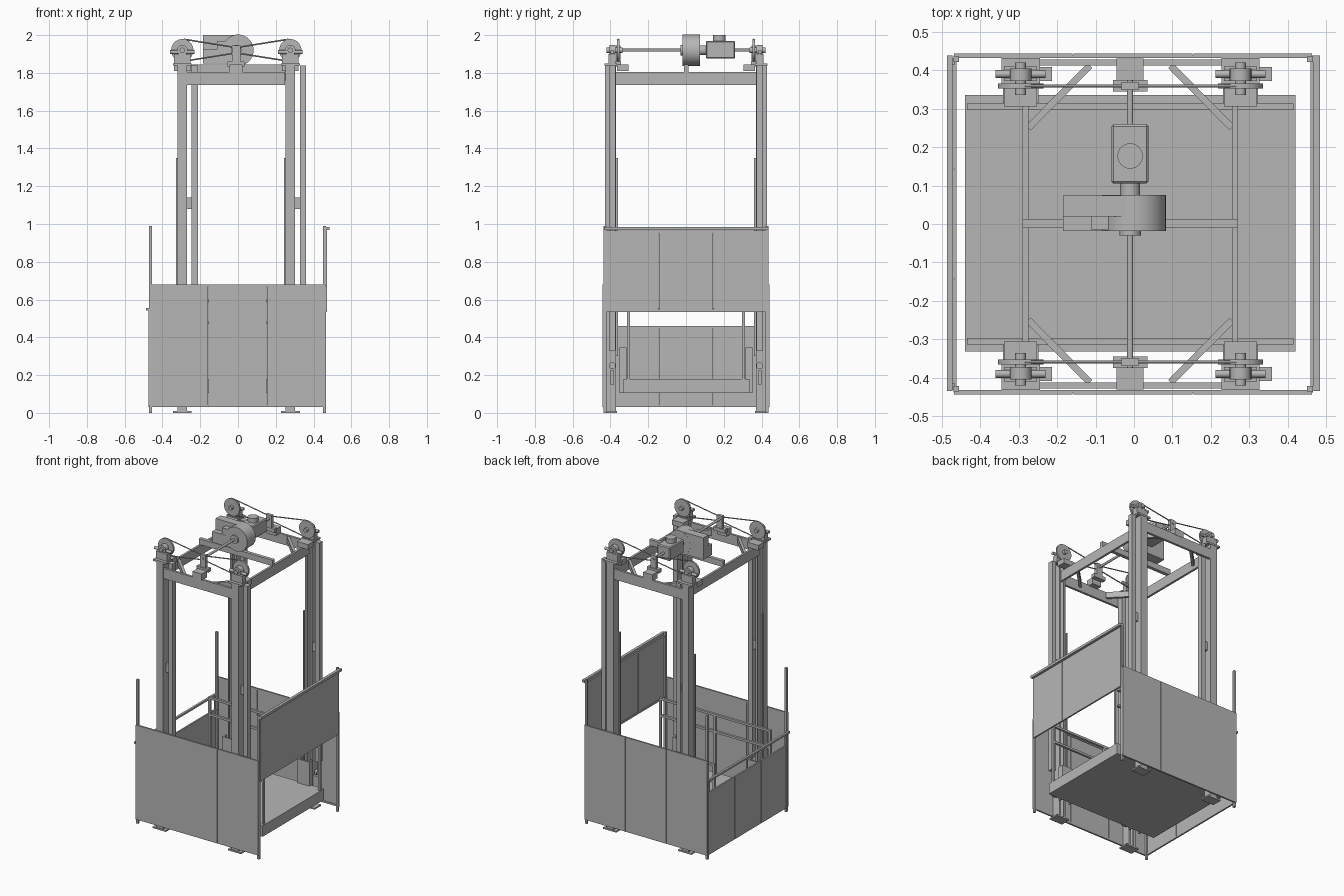
import bpy, bmesh, math
from mathutils import Vector

old = bpy.data.objects.get("Cube")
if old:
    bpy.data.objects.remove(old, do_unlink=True)

GREY = (0.47, 0.47, 0.47, 1)
steel = bpy.data.materials.new("light grey steel")
steel.use_nodes = True
steel.diffuse_color = GREY
steel.node_tree.nodes["Principled BSDF"].inputs["Base Color"].default_value = GREY


def finish(name, bm):
    bmesh.ops.recalc_face_normals(bm, faces=bm.faces)
    mesh = bpy.data.meshes.new(name)
    bm.to_mesh(mesh)
    bm.free()
    mesh.materials.append(steel)
    ob = bpy.data.objects.new(name, mesh)
    bpy.context.collection.objects.link(ob)
    return ob


def box(name, x, y, z):
    """Box from (low, high) pairs along each axis."""
    bm = bmesh.new()
    bmesh.ops.create_cube(bm, size=1)
    for v in bm.verts:
        v.co = [(a + b) / 2 + c * abs(b - a) for (a, b), c in zip((x, y, z), v.co)]
    return finish(name, bm)


def rod(name, a, b, r, sides=24):
    """Cylinder between two points."""
    a, b = Vector(a), Vector(b)
    bm = bmesh.new()
    bmesh.ops.create_cone(bm, cap_ends=True, segments=sides, radius1=r, radius2=r, depth=(b - a).length)
    turn = (b - a).to_track_quat("Z", "Y")
    for v in bm.verts:
        v.co = turn @ v.co + (a + b) / 2
    for f in bm.faces:
        f.smooth = len(f.verts) == 4 and sides > 8
    ob = finish(name, bm)
    for e in ob.data.edges:
        p, q = (ob.data.vertices[i].co for i in e.vertices)
        e.use_edge_sharp = abs((p - q).normalized().dot((b - a).normalized())) < 0.5
    return ob


def beam(name, a, b, width, z):
    """Straight horizontal bar between two plan points."""
    a, b = Vector(a), Vector(b)
    d = (b - a).normalized()
    n = Vector((-d.y, d.x)) * width / 2
    prism(name, [a + n, b + n, b - n, a - n], z)


def prism(name, outline, z):
    bm = bmesh.new()
    face = bm.faces.new([bm.verts.new((p[0], p[1], z[0])) for p in outline])
    up = bmesh.ops.extrude_face_region(bm, geom=[face])
    bmesh.ops.translate(bm, vec=(0, 0, z[1] - z[0]),
                        verts=[v for v in up["geom"] if isinstance(v, bmesh.types.BMVert)])
    return finish(name, bm)


MID = -0.01      # centre line of the drive shaft
SHAFT_Z = 1.92
ENDS = (("front", -1), ("back", 1))
SIDES = (("right", -0.295), ("left", 0.277))


def span(s, lo, hi):
    return sorted((s * lo, s * hi))


# Masts, each with its side tube, base plate, and pulley set
for end, s in ENDS:
    for side, x in SIDES:
        tag = f"{end}_{side}_"
        w, t = 0.026, 0.007
        channel = [(-w, .43), (w, .43), (w, .37), (w - .015, .37), (w - .015, .37 + t), (w - t, .37 + t),
                   (w - t, .43 - t), (t - w, .43 - t), (t - w, .37 + t), (.015 - w, .37 + t),
                   (.015 - w, .37), (-w, .37)]
        prism(tag + "mast", [(x + a, s * b) for a, b in channel], (0.01, 1.84))
        box(tag + "side_tube", (x + .05, x + .082), span(s, .372, .408), (.33, 1.84))
        box(tag + "tube_clip", (x + .025, x + .052), span(s, .38, .4), (1.08, 1.14))
        box(tag + "limit_strip", (x - .034, x - .026), span(s, .36, .372), (.3, 1.35))
        box(tag + "base_plate", (x - .05, x + .05), span(s, .365, .435), (0, .01))
        # Lower tensioner
        rod(tag + "tension_wheel", (x + .045, s * .39, .25), (x + .06, s * .39, .25), .018)
        box(tag + "tension_block", (x + .026, x + .065), span(s, .38, .4), (.15, .225))
        # Head bearings
        box(tag + "head_plate", (x - .05, x + .05), span(s, .365, .432), (1.838, 1.85))
        box(tag + "bearing_block", (x - .043, x + .043), span(s, .372, .41), (1.85, 1.9))
        rod(tag + "bearing", (x, s * .372, SHAFT_Z), (x, s * .405, SHAFT_Z), .028)
        box(tag + "inner_bracket", (x - .043, x + .043), span(s, .305, .365), (1.81, 1.845))
        rod(tag + "chain_wheel", (x, s * .353, SHAFT_Z), (x, s * .365, SHAFT_Z), .059, 32)
        rod(tag + "wheel_hub", (x, s * .335, SHAFT_Z), (x, s * .42, SHAFT_Z), .014)
        rod(tag + "wheel_axle", (x - .065, s * .39, 1.91), (x + .065, s * .39, 1.91), .01)
        # Chain runs to the shaft
        out = 1 if x > MID else -1
        for run, q in (("upper", 1), ("lower", -1)):
            rod(tag + run + "_chain", (x - out * .01, s * .359, SHAFT_Z + q * .058),
                (MID, s * .359, SHAFT_Z + q * .014), .004, 6)
        # Carriage guide on the platform
        for q in (-1, 1):
            box(tag + "guide_shoe", (x + q * .04 - .006, x + q * .04 + .006), span(s, .315, .352), (.105, .345))
        box(tag + "guide_plate", (x - .04, x + .04), span(s, .315, .325), (.105, .345))

# Head frame
for side, x in (("right", -.2825), ("left", .2625)):
    box(side + "_head_beam", (x - .0075, x + .0075), (-.41, .41), (1.735, 1.805))
box("drive_cross_beam", (-.29, .27), (-.011, .013), (1.805, 1.845))
for end, s in ENDS:
    box(end + "_head_beam", (-.27, .25), span(s, .412, .428), (1.735, 1.805))
    for side, q in (("right", -1), ("left", 1)):
        beam(f"{end}_{side}_brace", (MID + q * .265, s * .25), (MID + q * .105, s * .412), .018, (1.76, 1.8))
    box(end + "_shaft_seat", (MID - .035, MID + .035), span(s, .375, .43), (1.8, 1.845))
    box(end + "_shaft_foot", (MID - .045, MID + .045), span(s, .345, .375), (1.835, 1.86))
    box(end + "_shaft_bearing", (MID - .022, MID + .022), span(s, .348, .37), (1.85, 1.945))
    rod(end + "_drive_sprocket", (MID, s * .354, SHAFT_Z), (MID, s * .364, SHAFT_Z), .018)

# Drive unit
rod("drive_shaft", (MID, -.375, SHAFT_Z), (MID, .375, SHAFT_Z), .008, 16)
rod("gear_drum", (0, -.018, SHAFT_Z), (0, .075, SHAFT_Z), .083, 40)
box("gear_case", (-.185, -.01), (.02, .074), (1.85, 2.0))
box("gear_case_foot", (-.185, -.03), (-.018, .02), (1.85, 1.925))
box("gear_case_shoulder", (-.11, -.03), (-.016, .02), (1.925, 1.97))
rod("shaft_collar", (MID, -.03, SHAFT_Z), (MID, -.018, SHAFT_Z), .028)
rod("motor_coupling", (MID, .07, SHAFT_Z), (MID, .108, SHAFT_Z), .026)
motor = box("motor", (-.059, .038), (.105, .26), (1.875, 1.97))
bevel = motor.modifiers.new("soft edges", "BEVEL")
bevel.width = 0.006
rod("motor_cap", (MID, .177, 1.968), (MID, .177, 2.0), .033, 32)

# Lifting platform with handrails
box("platform", (-.44, .42), (-.332, .335), (.105, .18))
for end, s in ENDS:
    rail_y = span(s, .297, .313)
    for i, z in enumerate((.47, .585)):
        box(f"{end}_handrail_{i}", (-.435, .415), rail_y, (z, z + .015))
    for i, x in enumerate((-.435, MID - .008, .4)):
        box(f"{end}_rail_post_{i}", (x, x + .015), rail_y, (.18, .585))


# Enclosure: panels in three sheets
def sheets(name, axis, lo, hi, depth, z):
    step, gap = (hi - lo) / 3, 0.0015
    for i in range(3):
        run = (lo + i * step + gap, lo + (i + 1) * step - gap)
        box(f"{name}_{i}", *((run, depth) if axis == "x" else (depth, run)), z)
    edge = (lo, hi)
    for i, zz in enumerate((z[0], z[1] - .012)):
        inner = (depth[0] * .99, depth[1] * .99)
        box(f"{name}_stiffener_{i}", *((edge, inner) if axis == "x" else (inner, edge)), (zz, zz + .012))


for end, s in ENDS:
    sheets(end + "_panel", "x", -.47, .465, span(s, .436, .443), (.03, .68))
    for side, x in (("right", (-.47, -.455)), ("left", (.45, .465))):
        box(f"{end}_{side}_corner_post", x, span(s, .422, .436), (0, .99))

# Side gates, one lowered and one raised
sheets("lowered_gate", "y", -.43, .43, (-.472, -.466), (.03, .46))
box("lowered_gate_rail", (-.487, -.472), (-.435, .438), (.543, .556))
for s in (-1, 1):
    box("lowered_gate_upright", (-.474, -.466), span(s, .415, .43), (.03, .55))
sheets("raised_gate", "y", -.43, .43, (.464, .47), (.535, .965))
box("raised_gate_rail", (.465, .484), (-.435, .438), (.968, .985))
